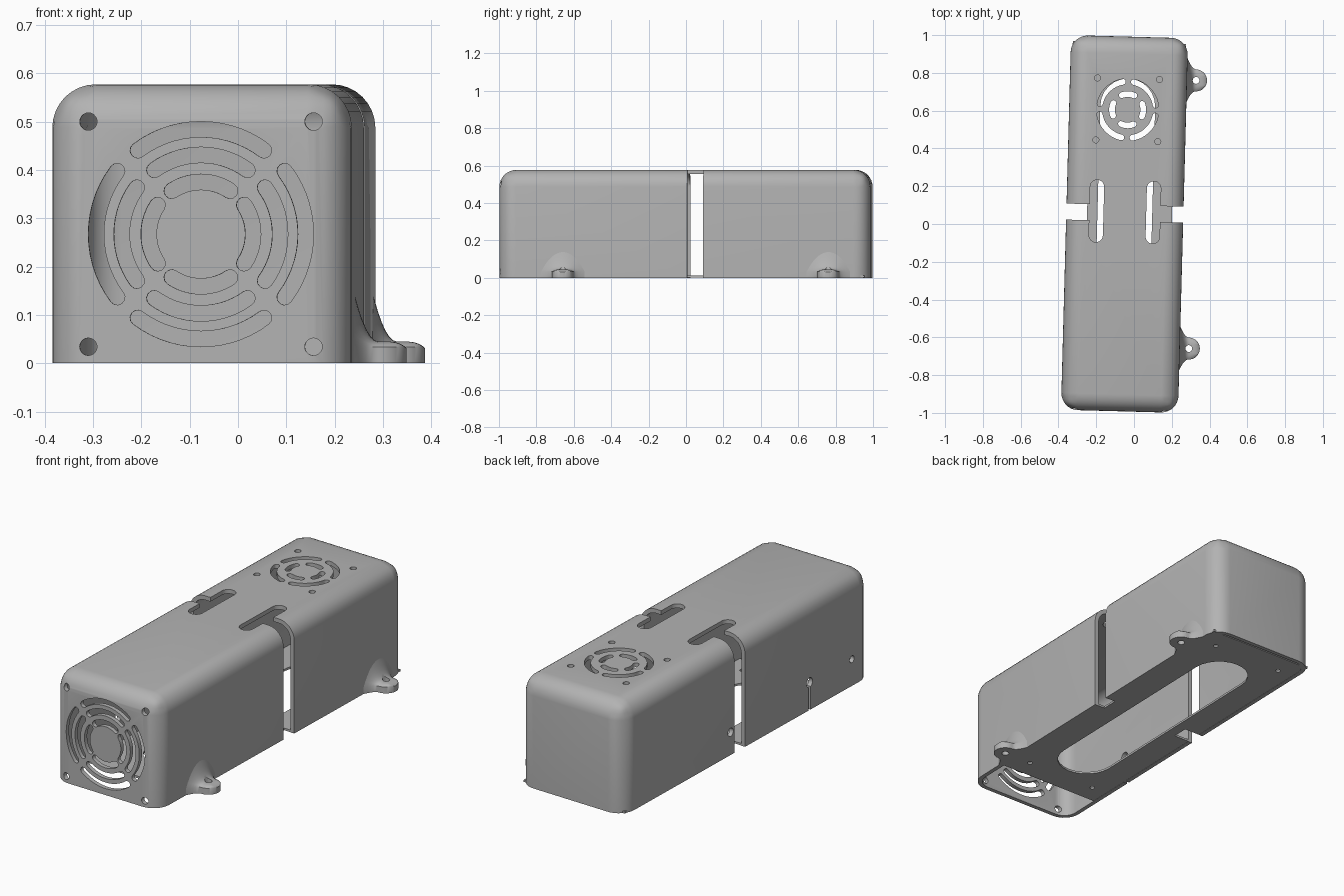
import bpy
import bmesh
from math import pi, sin, cos, radians
from mathutils import Matrix, Vector

cube = bpy.data.objects.get("Cube")
if cube:
    bpy.data.objects.remove(cube, do_unlink=True)

HW, HL, H = 0.31, 0.992, 0.577      # half width, half length, height
WALL, FLOOR = 0.022, 0.012
PLACE = Matrix.Translation((-0.05, 0, 0)) @ Matrix.Rotation(-0.027, 4, 'Z')

grey = bpy.data.materials.new("plastic grey")
grey.use_nodes = True
grey.diffuse_color = (0.45, 0.45, 0.45, 1)
grey.node_tree.nodes["Principled BSDF"].inputs["Base Color"].default_value = grey.diffuse_color


def add_object(name, bm):
    bmesh.ops.recalc_face_normals(bm, faces=bm.faces)
    mesh = bpy.data.meshes.new(name)
    bm.to_mesh(mesh)
    bm.free()
    mesh.materials.append(grey)
    ob = bpy.data.objects.new(name, mesh)
    bpy.context.collection.objects.link(ob)
    return ob


def activate(ob):
    bpy.ops.object.select_all(action='DESELECT')
    ob.select_set(True)
    bpy.context.view_layer.objects.active = ob


def cut(ob, bm):
    tool = add_object("cutter", bm)
    tool.hide_render = True
    mod = ob.modifiers.new("cut", 'BOOLEAN')
    mod.operation, mod.solver, mod.object = 'DIFFERENCE', 'EXACT', tool
    activate(ob)
    bpy.ops.object.modifier_apply(modifier=mod.name)
    bpy.data.objects.remove(tool, do_unlink=True)


def prism(bm, pts, z0, z1, m=Matrix()):
    low, high = ([bm.verts.new(m @ Vector((x, y, z))) for x, y in pts] for z in (z0, z1))
    bm.faces.new(low)
    bm.faces.new(high)
    n = len(pts)
    for i in range(n):
        j = (i + 1) % n
        bm.faces.new((low[i], low[j], high[j], high[i]))


def box(bm, x0, x1, y0, y1, z0, z1):
    prism(bm, [(x0, y0), (x1, y0), (x1, y1), (x0, y1)], z0, z1)


def arc(cx, cy, r, a0, a1, n):
    return [(cx + r * cos(a0 + (a1 - a0) * i / n), cy + r * sin(a0 + (a1 - a0) * i / n))
            for i in range(n + 1)]


def circle(cx, cy, r):
    return arc(cx, cy, r, 0, 2 * pi, 20)[:-1]


def capsule(x, y0, y1, r):
    return arc(x, y1 - r, r, 0, pi, 12) + arc(x, y0 + r, r, pi, 2 * pi, 12)


def arc_slot(r, mid, half, w):
    # curved slot with round ends
    a0, a1 = mid - half, mid + half
    return (arc(0, 0, r + w, a0, a1, 14)
            + arc(r * cos(a1), r * sin(a1), w, a1, a1 + pi, 6)[1:-1]
            + arc(0, 0, r - w, a1, a0, 14)
            + arc(r * cos(a0), r * sin(a0), w, a0 + pi, a0 + 2 * pi, 6)[1:-1])


def grille(bm, rings, screw, screw_r, z0, z1, m):
    for r, start, half, w in rings:
        for k in range(4):
            prism(bm, arc_slot(r, radians(start + 90 * k), radians(half), w), z0, z1, m)
    for x in (-screw, screw):
        for y in (-screw, screw):
            prism(bm, circle(x, y, screw_r), z0, z1, m)


def rounded_box(hw, hl, z0, z1, radius):
    # box rounded on every edge except around its base
    bm = bmesh.new()
    box(bm, -hw, hw, -hl, hl, z0, z1)
    edges = [e for e in bm.edges if max(v.co.z for v in e.verts) > z0 + 0.01]
    bmesh.ops.bevel(bm, geom=edges, offset=radius, segments=8, profile=0.5, affect='EDGES')
    return bm


# Hollow case
case = add_object("case_shell", rounded_box(HW, HL, 0, H, 0.09))
cut(case, rounded_box(HW - WALL, HL - WALL, -0.1, H - WALL, 0.07))

# Gap between the two halves, leaving a bridge on top, plus side wall cable notches
bm = bmesh.new()
for s in (-1, 1):
    box(bm, *sorted((s * 0.15, s * 0.4)), 0.015, 0.1, -0.1, 0.7)
box(bm, -0.4, -0.25, -0.508, -0.492, -0.1, 0.14)
cut(case, bm)

# Top slots, fan grilles, screw holes and side holes
bm = bmesh.new()
for s in (-1, 1):
    prism(bm, capsule(s * 0.15, -0.1, 0.23, 0.037), 0.45, 0.7)
front = Matrix.Translation((0, -HL, 0.267)) @ Matrix.Rotation(pi / 2, 4, 'X')
grille(bm, [(0.217, 0, 37, 0.016), (0.164, 0, 36, 0.016), (0.108, 0, 34, 0.016)],
       0.233, 0.018, -0.05, 0.05, front)
grille(bm, [(0.15, 45, 34, 0.015), (0.083, 0, 24, 0.015)],
       0.164, 0.016, 0.5, 0.7, Matrix.Translation((0, 0.605, 0)))
side = Matrix.Rotation(pi / 2, 4, 'Z') @ Matrix.Rotation(pi / 2, 4, 'X')
for y, z, r in ((-0.5, 0.145, 0.025), (-0.84, 0.14, 0.018), (0.13, 0.12, 0.022)):
    prism(bm, circle(y, z, r), -0.4, -0.25, side)
cut(case, bm)

# Floor plate with a long opening and side notches at the gap
bm = bmesh.new()
box(bm, -HW + 0.01, HW - 0.01, -0.75, HL - 0.03, 0.001, FLOOR)
floor = add_object("floor_plate", bm)
bm = bmesh.new()
prism(bm, capsule(0, -0.59, 0.77, 0.145), -0.1, 0.1)
box(bm, -0.4, -0.2, 0.015, 0.1, -0.1, 0.1)
box(bm, 0.25, 0.4, 0.015, 0.1, -0.1, 0.1)
for x, y in ((-0.2, -0.65), (0.2, -0.65), (-0.2, 0.85), (0.2, 0.85)):
    prism(bm, circle(x, y, 0.012), -0.1, 0.1)
cut(floor, bm)


def mounting_ear(name, y):
    # tapered foot that flares up into the side wall
    base, hole, tip = 0.295, 0.358, 0.058
    rows = [(base + (hole - base) * i / 8, 1 - i / 8) for i in range(8)]
    rows += [(hole + tip * sin(radians(a)), 0) for a in range(0, 90, 8)]
    cols = [i / 8 - 1 for i in range(17)]
    bm = bmesh.new()
    top, bottom = [], []
    for u, k in rows:
        w = max(0.004, (tip ** 2 - max(0, u - hole) ** 2) ** 0.5) + 0.1 * k * k
        rim = 0.014 * max(0, (u - hole) / tip) ** 4
        hs = [0.045 + 0.16 * k * k * (1 - t * t) - max(rim, 0.012 * t ** 4) for t in cols]
        top.append([bm.verts.new((u, y + w * t, h)) for t, h in zip(cols, hs)])
        bottom.append([bm.verts.new((u, y + w * t, 0)) for t in cols])
    for grid in (top, bottom):
        for a, b in zip(grid, grid[1:]):
            for j in range(len(cols) - 1):
                bm.faces.new((a[j], a[j + 1], b[j + 1], b[j]))
    rims = [[g[0] + [r[-1] for r in g[1:]] + g[-1][-2::-1] + [r[0] for r in g[-2:0:-1]]
             for g in (top, bottom)]]
    for t, b in rims:
        for i in range(len(t)):
            j = (i + 1) % len(t)
            bm.faces.new((t[i], t[j], b[j], b[i]))
    ear = add_object(name, bm)
    bm = bmesh.new()
    prism(bm, circle(hole, y, 0.018), -0.1, 0.3)
    cut(ear, bm)
    return ear


parts = [case, floor, mounting_ear("front_mounting_ear", -0.65),
         mounting_ear("rear_mounting_ear", 0.77)]

for ob in parts:
    ob.data.transform(PLACE)
    activate(ob)
    bpy.ops.object.shade_smooth_by_angle(angle=radians(35))
